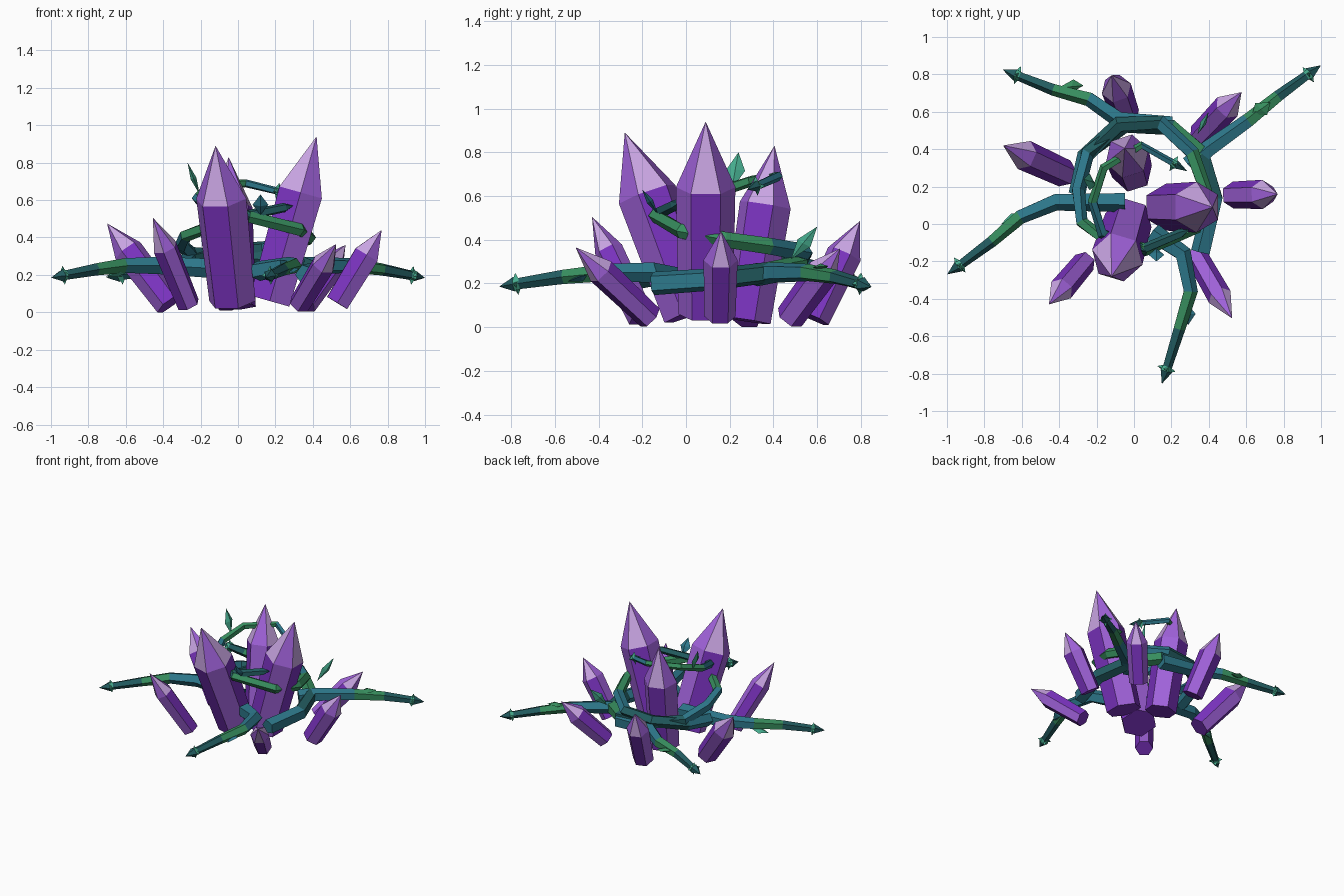
import bpy, bmesh, math
from mathutils import Vector

if "Cube" in bpy.data.objects:
    bpy.data.objects.remove(bpy.data.objects["Cube"])


def mat(name, hexcol):
    lin = lambda c: c / 12.92 if c <= 0.04045 else ((c + 0.055) / 1.055) ** 2.4
    m = bpy.data.materials.new(name)
    m.diffuse_color = [lin(int(hexcol[i:i + 2], 16) / 255) for i in (0, 2, 4)] + [1]
    m.use_nodes = True
    m.node_tree.nodes["Principled BSDF"].inputs["Base Color"].default_value = m.diffuse_color
    return m


DEEP, BRIGHT, PALE = mat("deep purple", "7B33C0"), mat("bright purple", "A062DA"), mat("pale lilac", "C8A4E2")
SHARD = [DEEP, BRIGHT, PALE, BRIGHT]
VINE = [mat("vine teal", "2D788B"), mat("vine dark", "225C60"), mat("vine green", "378E5E")]
LEAF = [mat("leaf light", "46AC8E")]


def finish(name, bm, mats):
    bmesh.ops.recalc_face_normals(bm, faces=bm.faces)
    me = bpy.data.meshes.new(name)
    bm.to_mesh(me)
    bm.free()
    for m in mats:
        me.materials.append(m)
    ob = bpy.data.objects.new(name, me)
    bpy.context.collection.objects.link(ob)
    return ob


def ring(bm, c, u, v, r, n):
    return [bm.verts.new(c + r * (math.cos(2 * math.pi * i / n) * u + math.sin(2 * math.pi * i / n) * v))
            for i in range(n)]


def crystal(name, base, tip, r):
    """Six-sided shard from base centre to tip; colours alternate round the sides."""
    base, tip = Vector(base), Vector(tip)
    d = (tip - base).normalized()
    u = Vector((0, 0, 1)).cross(d).normalized()
    v = d.cross(u)
    bm = bmesh.new()
    a = ring(bm, base, u, v, r * 0.92, 6)
    b = ring(bm, base.lerp(tip, 0.66), u, v, r, 6)
    p = bm.verts.new(tip)
    bm.faces.new(a)
    for i in range(6):
        j = (i + 1) % 6
        bm.faces.new((a[i], a[j], b[j], b[i])).material_index = i % 2
        bm.faces.new((b[i], b[j], p)).material_index = 2 + i % 2
    finish(name, bm, SHARD)


def spike(bm, base, d, length, r, m):
    """Little three-sided thorn."""
    u = d.orthogonal().normalized()
    a = ring(bm, base, u, d.cross(u), r, 3)
    p = bm.verts.new(base + d * length)
    for i in range(3):
        bm.faces.new((a[i], a[(i + 1) % 3], p)).material_index = m


def vine(name, pts, r0, r1, cols, bud=True):
    """Five-sided tapering stem, one colour per segment, ending in a thorny bud."""
    pts = [Vector(p) for p in pts]
    n = len(pts)
    bm = bmesh.new()
    rings = []
    for k, p in enumerate(pts):
        d = (pts[min(k + 1, n - 1)] - pts[max(k - 1, 0)]).normalized()
        u = Vector((0, 0, 1)).cross(d).normalized()
        v = d.cross(u)
        rings.append(ring(bm, p, u, v, r0 + (r1 - r0) * k / (n - 1), 5))
    bm.faces.new(rings[0])
    c = list(cols)
    if bud:
        rings.append(ring(bm, pts[-1] + d * 0.025, u, v, r1 * 1.3, 5))
        c.append(3)
    for k in range(len(rings) - 1):
        for i in range(5):
            j = (i + 1) % 5
            bm.faces.new((rings[k][i], rings[k][j], rings[k + 1][j], rings[k + 1][i])).material_index = c[k]
    tip = bm.verts.new(pts[-1] + d * (0.10 if bud else 0.05))
    for i in range(5):
        bm.faces.new((rings[-1][i], rings[-1][(i + 1) % 5], tip)).material_index = 1
    if bud:
        for s in (u, -u, v, -v):
            spike(bm, pts[-1] + d * 0.015 + s * r1 * 0.7, s, 0.032, 0.018, 3)
    finish(name, bm, VINE + LEAF)


def leaf(name, a, b, side, w, m):
    """Thin folded diamond from a to b."""
    a, b, s = Vector(a), Vector(b), Vector(side).normalized()
    nrm = (b - a).cross(s).normalized()
    mid = a.lerp(b, 0.5)
    bm = bmesh.new()
    p = [bm.verts.new(q) for q in (a, mid + s * w, b, mid - s * w, mid + nrm * 0.016, mid - nrm * 0.016)]
    for t in (4, 5):
        for i in range(4):
            bm.faces.new((p[i], p[(i + 1) % 4], p[t]))
    finish(name, bm, [m])


# Three main crystals
crystal("main_crystal_front", (-0.03, 0.02, 0.06), (-0.12, -0.28, 0.89), 0.140)
crystal("main_crystal_right", (0.17, 0.09, 0.06), (0.42, 0.09, 0.94), 0.136)
crystal("main_crystal_back", (-0.01, 0.28, 0.03), (-0.05, 0.405, 0.83), 0.120)

# Outer ring of small crystals
small = [((-0.37, 0.27, 0.042), (-0.70, 0.42, 0.475), 0.082),
         ((-0.265, -0.205, 0.042), (-0.455, -0.43, 0.505), 0.068),
         ((0.33, -0.165, 0.045), (0.525, -0.505, 0.365), 0.066),
         ((0.53, 0.155, 0.05), (0.768, 0.16, 0.44), 0.078),
         ((0.355, 0.475, 0.045), (0.575, 0.705, 0.36), 0.074),
         ((-0.045, 0.585, 0.04), (-0.12, 0.795, 0.485), 0.082)]
for i, (b, t, r) in enumerate(small):
    crystal(f"small_crystal_{i + 1}", b, t, r)

# Four runners spreading outwards
runners = [
    [(-0.05, 0.12, 0.23), (-0.42, 0.12, 0.25), (-0.61, 0.04, 0.25), (-0.76, -0.09, 0.23), (-0.92, -0.21, 0.20)],
    [(0.2, 0.53, 0.25), (-0.08, 0.56, 0.27), (-0.24, 0.67, 0.25), (-0.43, 0.72, 0.23), (-0.61, 0.79, 0.20)],
    [(0.30, 0.31, 0.24), (0.40, 0.40, 0.25), (0.61, 0.55, 0.25), (0.77, 0.68, 0.23), (0.92, 0.79, 0.20)],
    [(0.1, -0.05, 0.22), (0.26, -0.16, 0.25), (0.30, -0.36, 0.25), (0.24, -0.56, 0.23), (0.178, -0.76, 0.20)]]
for i, pts in enumerate(runners):
    vine(f"runner_vine_{i + 1}", pts, 0.056, 0.027, [0, 0, 2, 1])

# Two vines coiling upwards in opposite directions
vine("left_coil_vine", [(0.36, -0.15, 0.20), (0.43, 0.14, 0.22), (0.36, 0.38, 0.25), (0.20, 0.52, 0.28),
                        (-0.05, 0.53, 0.29), (-0.25, 0.38, 0.31), (-0.30, 0.18, 0.36), (-0.28, 0.01, 0.41),
                        (-0.15, -0.09, 0.46), (0.06, -0.13, 0.52), (0.25, -0.05, 0.56)],
     0.056, 0.026, [0, 1, 2, 1, 1, 0, 0, 2, 2, 1], False)
vine("right_coil_vine", [(-0.30, 0.16, 0.25), (-0.26, 0.36, 0.28), (-0.08, 0.53, 0.32), (0.14, 0.54, 0.34),
                         (0.31, 0.38, 0.37), (0.38, 0.18, 0.40), (0.33, -0.02, 0.44), (0.06, -0.14, 0.51),
                         (-0.17, -0.05, 0.56), (-0.22, 0.12, 0.61), (-0.16, 0.30, 0.67), (0.04, 0.42, 0.69),
                         (0.20, 0.33, 0.65)],
     0.050, 0.020, [0, 1, 1, 0, 2, 2, 2, 1, 0, 2, 2, 0])

# Leaves
leaf("leaf_top", (-0.205, 0.21, 0.63), (-0.27, 0.24, 0.80), (0, 1, 0), 0.045, LEAF[0])
leaf("leaf_back", (0.34, 0.48, 0.31), (0.40, 0.60, 0.46), (0.3, 1, -0.6), 0.035, LEAF[0])
leaf("leaf_front", (0.12, -0.13, 0.52), (0.12, -0.20, 0.63), (1, 0, 0), 0.042, VINE[0])
leaf("leaf_runner_1", (-0.58, 0.05, 0.22), (-0.71, 0.00, 0.19), (0.4, -1, 0.3), 0.035, LEAF[0])
leaf("leaf_runner_2", (-0.40, 0.73, 0.25), (-0.27, 0.74, 0.23), (0.3, 1, 0), 0.04, VINE[2])
leaf("leaf_runner_3", (0.63, 0.58, 0.27), (0.73, 0.65, 0.28), (1, -1, 0), 0.045, VINE[2])
leaf("leaf_runner_4", (0.28, -0.42, 0.24), (0.29, -0.54, 0.21), (1, 0, 0.2), 0.045, VINE[0])
